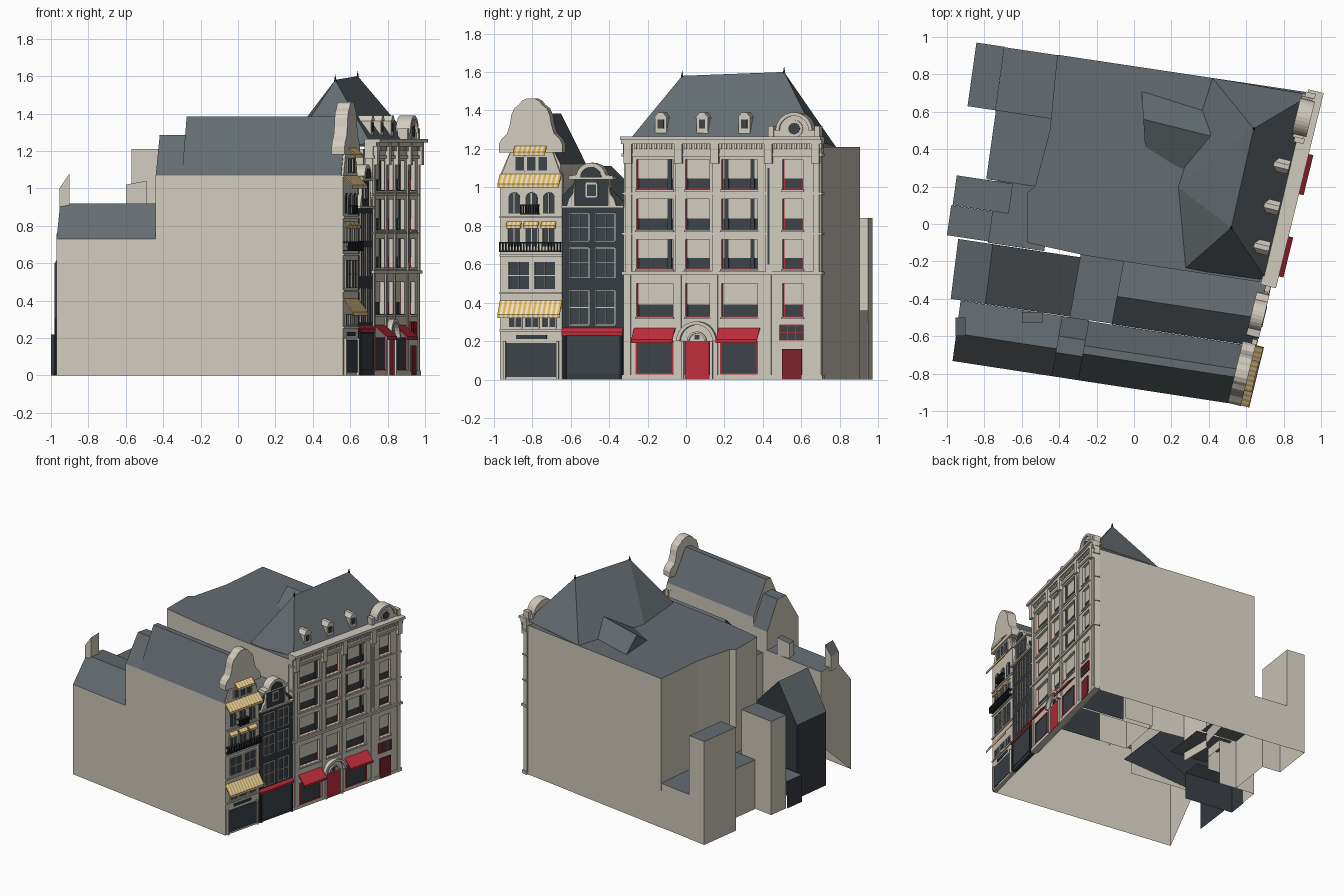
import bpy, bmesh
from math import pi, sin, cos

cube = bpy.data.objects.get("Cube")
if cube:
    bpy.data.objects.remove(cube, do_unlink=True)

COLOURS = {"stone": (.64, .597, .517), "slate": (.128, .149, .161), "glass": (.045, .056, .066),
           "dark_wall": (.036, .044, .053), "red": (.52, .026, .045), "dark_red": (.2, .018, .025),
           "yellow": (.8, .46, .07), "cream": (.83, .78, .66), "iron": (.015, .017, .02)}
MATS = {}
for name, c in COLOURS.items():
    m = bpy.data.materials.new(name)
    m.use_nodes = True
    m.diffuse_color = (*c, 1)
    m.node_tree.nodes["Principled BSDF"].inputs["Base Color"].default_value = (*c, 1)
    MATS[name] = m
ORDER = list(MATS)
parts = {}


def add(name, mat, verts, faces):
    """Add faces to the named part, in one colour or one colour per face."""
    bm = parts.setdefault(name, bmesh.new())
    vs = [bm.verts.new(v) for v in verts]
    for i, f in enumerate(faces):
        face = bm.faces.new([vs[k] for k in f])
        face.material_index = ORDER.index(mat if isinstance(mat, str) else mat[i])


def loft(name, mat, a, b):
    """Closed prism between two matching rings."""
    n = len(a)
    sides = [(i, (i + 1) % n, (i + 1) % n + n, i + n) for i in range(n)]
    add(name, mat, a + b, sides + [tuple(range(n)), tuple(range(n, 2 * n))])


# Slanted street front: y along the street, z up, d outwards
def front_x(y):
    return .55 + .245 * (y + .965)


def fp(y, z, d):
    return (front_x(y) + d * .971, y - d * .238, z)


def fpoly(name, mat, pts, d0, d1):
    loft(name, mat, [fp(y, z, d0) for y, z in pts], [fp(y, z, d1) for y, z in pts])


def fbox(name, mat, y0, y1, z0, z1, d0, d1):
    fpoly(name, mat, [(y0, z0), (y1, z0), (y1, z1), (y0, z1)], d0, d1)


def arc(y, z, r, a0=0, a1=pi, n=14):
    return [(y + r * cos(a0 + (a1 - a0) * i / n), z + r * sin(a0 + (a1 - a0) * i / n)) for i in range(n + 1)]


W = .012  # face of the front walls
RECESS = -.018  # depth of the set-back windows


def window(name, y0, y1, z0, z1, frame, cols=1, rows=1, t=.006, d=W):
    fbox(name, "glass", y0, y1, z0, z1, d - .004, d + .002)
    for i in range(cols + 1):
        y = y0 + (y1 - y0) * i / cols
        fbox(name, frame, y - t / 2, y + t / 2, z0, z1, d, d + .007)
    for i in range(rows + 1):
        z = z0 + (z1 - z0) * i / rows
        fbox(name, frame, y0, y1, z - t / 2, z + t / 2, d, d + .007)


def awning(name, y0, y1, z0, z1, depth, mats, n=1):
    lip = .018
    prof = [(W, z1), (depth, z0 + lip), (depth, z0), (depth - .005, z0),
            (depth - .005, z0 + lip - .004), (W, z1 - .008)]
    for i in range(n):
        a, b = y0 + (y1 - y0) * i / n, y0 + (y1 - y0) * (i + 1) / n
        loft(name, mats[i % len(mats)], [fp(a, z, d) for d, z in prof], [fp(b, z, d) for d, z in prof])


def railing(name, y0, y1, z0, z1, n):
    for z in (z0, z1 - .006):
        fbox(name, "iron", y0, y1, z, z + .006, .012, .042)
    for i in range(n + 1):
        y = y0 + (y1 - y0) * i / n
        fbox(name, "iron", y - .003, y + .003, z0, z1, .036, .042)


def house_shell(name, wall, a, b, cap_bases):
    """Open-based house between two cross-sections; vertical faces are wall, others slate."""
    n = len(a)
    faces = [(i, i + 1, i + 1 + n, i + n) for i in range(n - 1)]
    mats = [wall if a[i][:2] == a[i + 1][:2] else "slate" for i in range(n - 1)]
    add(name, mats, a + b, faces)
    for ring, base in zip((a, b), cap_bases):
        add(name, wall, [(x, y, max(z, base)) for x, y, z in ring], [tuple(range(n))])


# Row houses run back from the street along the slanted south boundary
def row_point(x, off, z):
    x += (.13 + .07 * (x + .97)) * off
    return (x, -.965 - .153 * (x - .55) + off, z)


def row_house(name, wall, x0, x1, prof, cap_bases):
    house_shell(name, wall, *[[row_point(x, o, z) for o, z in prof] for x in (x0, x1)], cap_bases)


row_house("narrow_house_body", "stone", -.3, .55,
          [(0, 0), (0, 1.07), (.145, 1.385), (.19, 1.385), (.325, 1.12), (.325, .55)], (1, 0))
row_house("narrow_house_middle", "stone", -.44, -.3,
          [(0, 0), (0, 1.07), (.13, 1.285), (.22, 1.28), (.33, 1.05), (.33, .55)], (.7, 1))
row_house("narrow_house_rear", "stone", -.97, -.44,
          [(0, 0), (0, .73), (.15, .92), (.33, .9), (.33, .3)], (0, .7))
row_house("dark_house_body", "dark_wall", -.18, .55,
          [(.327, .5), (.327, .95), (.48, 1.11), (.69, .9), (.69, .5)], (.8, 0))
row_house("dark_house_middle", "stone", -.4, -.18,
          [(.33, .5), (.33, .87), (.72, .88), (.72, .5)], (.4, .8))

# Rear dark house with its ridge across the row
section = [(0, 0), (0, .6), (.185, .895), (.66, .4)]
house_shell("dark_house_rear", "dark_wall", *[[(x + u, y - .15 * u, z) for u, z in section]
                                              for x, y in ((-.94, -.08), (-.98, -.4))], (0, .3))
# Parapets on the rear roof
for x0, z0, x1, z1, y0, y1 in ((-.955, 1, -.9, 1.08, -.6, -.5), (-.6, 1.02, -.49, 1.04, -.53, -.47)):
    house_shell("rear_parapets", "stone", *[[(x0, y, .88), (x0, y, z0), (x1, y, z1), (x1, y, .88)]
                                            for y in (y0, y1)], (.88, .88))


# Corner building: open-based walls and a flat roof
def walls(name, wall, pts, bases, top):
    n = len(pts)
    for i in range(n):
        p, q = pts[i], pts[(i + 1) % n]
        if bases[i] < top:
            add(name, wall, [(*p, bases[i]), (*q, bases[i]), (*q, top), (*p, top)], [(0, 1, 2, 3)])
    add(name, "slate", [(*p, top) for p in pts], [tuple(range(n))])


walls("corner_building_body", "stone",
      [(.67, -.31), (.925, .705), (-.41, .905), (-.45, .5), (-.53, .2), (-.57, .17), (-.57, -.1),
       (-.25, -.17), (.27, -.25)], [0, 0] + [.3] * 4 + [.5] * 3, 1.21)

# Hipped roof with a steep ridge
add("corner_building_roof", "slate",
    [(.27, -.24, 1.2), (.71, -.3, 1.24), (.945, .69, 1.24), (.42, .78, 1.21), (.23, .2, 1.2),
     (.52, -.02, 1.58), (.64, .51, 1.6)],
    [(0, 1, 5), (1, 2, 6, 5), (2, 3, 6), (3, 4, 6), (4, 5, 6), (4, 0, 5)])
for x, y, z in ((.52, -.02, 1.57), (.64, .51, 1.59)):
    r = .007
    add("roof_finials", "iron", [(x - r, y - r, z), (x + r, y - r, z), (x + r, y + r, z), (x - r, y + r, z),
                                 (x, y, z + .04)], [(0, 1, 4), (1, 2, 4), (2, 3, 4), (3, 0, 4)])
# Small cross roof at the back
loft("rear_cross_roof", "slate", [(.04, .72, 1.2), (.05, .56, 1.31), (.06, .4, 1.2)],
     [(.42, .6, 1.2), (.41, .47, 1.33), (.25, .28, 1.2)])


# Rear annexes, with wall bases in the order south, east, north, west (1 leaves a wall out)
def annex(name, wall, x, y, w, d, z, bases):
    s, k = -.15 * w, .14 * d
    walls(name, wall, [(x, y), (x + w, y + s), (x + w + k, y + s + d), (x + k, y + d)], bases, z)


annex("north_annex_tower", "stone", -.89, .63, .15, .34, .84, [0, .3, 0, 0])
annex("north_annex_low", "stone", -.74, .605, .33, .34, .36, [1, 1, 0, 1])
annex("middle_annex", "stone", -.79, .24, .3, .37, .4, [1, 1, 1, 0])
annex("court_roof", "stone", -.78, -.1, .3, .36, .37, [1] * 4)
annex("west_annex", "stone", -.97, .1, .3, .16, .76, [.2, .3, 0, 0])
annex("west_shed", "dark_wall", -1, -.06, .4, .16, .22, [0, 1, 1, 0])

# Corner building street front: piers and spandrels round set-back windows
big = "corner_building_front"
COLUMNS = ((-.255, -.065), (0, .125), (.188, .375), (.505, .61))
ROWS = ((.328, .5), (.578, .73), (.78, .94), (.99, 1.146))
edges = [-.32] + [y for c in COLUMNS for y in c] + [.705]
levels = [0] + [z for r in ROWS for z in r] + [1.21]
for y0, y1 in zip(edges[::2], edges[1::2]):
    fbox(big, "stone", y0, y1, 0, 1.21, -.03, W)
for y0, y1 in COLUMNS:
    for z0, z1 in zip(levels[::2], levels[1::2]):
        fbox(big, "stone", y0, y1, z0, z1, -.03, W)
    for z0, z1 in ROWS:
        window("corner_building_windows", y0 + .003, y1 - .003, z0, z1, "red", d=RECESS)
        fbox("window_blinds", "stone", y0 + .005, y1 - .005, z0 + .36 * (z1 - z0), z1, RECESS, RECESS + .008)
        fbox("corner_building_sills", "stone", y0 - .006, y1 + .006, z0 - .012, z0 - .002, W, .02)
for y in (-.086, .209, .344):
    fbox("window_slits", "glass", y - .01, y + .01, ROWS[1][0], ROWS[3][1], RECESS, RECESS + .014)
fbox("window_slits", "glass", .43, .44, .6, 1.1, W, .021)
for z0, z1, d in ((1.245, 1.265, .055), (1.225, 1.245, .035), (1.16, 1.175, .022), (.545, .562, .026),
                  (.755, .764, .016), (.962, .972, .016), (0, .025, .018)):
    fbox("corner_building_mouldings", "stone", -.33, .713, z0, z1, -.03, d)
fbox("corner_building_mouldings", "stone", -.325, .708, 1.175, 1.225, -.03, .015)
for i in range(40):
    y = -.315 + i * .026
    fbox("cornice_dentils", "stone", y, y + .013, 1.2, 1.225, .01, .027)
for y in (-.295, -.033, .157, .435, .68):
    fbox("pilasters", "stone", y - .016, y + .016, .562, 1.16, W, .02)
    fbox("pilaster_brackets", "stone", y - .02, y + .02, 1.125, 1.245, W, .038)
    fbox("pilasters", "stone", y - .012, y + .012, 0, .545, W, .018)
for y0 in (-.255, .185):
    window("shop_windows", y0, y0 + .19, .03, .2, "red", t=.007)
    awning("red_awnings", y0 - .012, y0 + .202, .19, .27, .08, ["red"])
window("side_bay_window", .49, .615, .205, .285, "red", 3, 2, t=.005)
fbox("side_door", "dark_red", .505, .605, 0, .16, W, .021)
fbox("main_door", "red", 0, .125, 0, .2, W, .021)

# Arched hood over the main door
fpoly("door_arch", "stone", arc(.0625, .2, .103) + arc(.0625, .2, .085, pi, 0), W, .045)
fpoly("door_arch", "stone", arc(.0625, .2, .085), W, .018)
fpoly("door_arch", "stone", arc(.0625, .2, .05) + arc(.0625, .2, .04, pi, 0), W, .03)
fbox("door_arch", "glass", .05, .075, .208, .232, W, .025)
for y in (-.02, .13):
    fbox("door_arch", "stone", y, y + .014, 0, .2, W, .03)

# Roof dormers
for y in (-.14, .075, .295):
    fbox("dormers", "stone", y - .03, y + .03, 1.27, 1.36, -.15, -.035)
    fpoly("dormers", "stone", [(y - .036, 1.36), (y + .036, 1.36), (y + .012, 1.39), (y - .012, 1.39)],
          -.15, -.03)
    fbox("dormers", "glass", y - .016, y + .016, 1.305, 1.352, -.04, -.031)

# Round-topped corner dormer with an oculus
fpoly("corner_dormer", "stone", [(.44, 1.26), (.685, 1.26), (.67, 1.3)] + arc(.565, 1.295, .085)
      + [(.455, 1.3)], -.055, .005)
fpoly("corner_dormer", "stone", arc(.565, 1.295, .095) + arc(.565, 1.295, .077, pi, 0), -.06, .02)
fpoly("corner_dormer", "stone", arc(.565, 1.305, .045, 0, 2 * pi, 16)[:-1], 0, .012)
fpoly("corner_dormer", "glass", arc(.565, 1.305, .03, 0, 2 * pi, 16)[:-1], 0, .016)
for y in (.445, .685):
    fbox("corner_dormer", "stone", y - .014, y + .014, 1.26, 1.32, -.04, .015)

# Dark house street front
fbox("dark_house_front", "dark_wall", -.64, -.32, 0, .9, -.02, W)
fbox("dark_house_cornice", "stone", -.64, -.32, .893, .906, -.02, .026)
for y in (-.6, -.465):
    for z0, z1 in ((.72, .865), (.53, .685), (.285, .465)):
        window("dark_house_windows", y, y + .1, z0, z1, "stone", 2, 2, t=.004)
fbox("dark_house_gable", "dark_wall", -.575, -.4, .9, 1.055, -.04, W)
window("dark_house_gable", -.515, -.46, .95, 1.02, "stone", 1, 1, t=.008)
for y, s in ((-.575, -1), (-.4, 1)):
    fpoly("dark_house_gable", "stone", [(y, .906), (y + s * .04, .906), (y + s * .03, .94), (y + s * .01, .965),
                                        (y, 1.04)], -.03, .02)
fpoly("dark_house_gable", "stone", [(-.37, 1.04), (-.375, 1.06)] + arc(-.4875, 1.05, .078, .2, pi - .2, 10)
      + [(-.6, 1.06), (-.605, 1.04)], -.04, .03)
fpoly("dark_house_gable", "dark_wall", arc(-.4875, 1.052, .055), .025, .033)
awning("red_shop_canopy", -.64, -.325, .23, .27, .028, ["red"])
fbox("dark_shopfront", "glass", -.62, -.34, .03, .225, W, .018)
for y in (-.63, -.34):
    fbox("dark_shopfront", "iron", y, y + .012, 0, .235, W, .025)

# Narrow house street front with a bell gable
house = "narrow_house_front"
fbox(house, "stone", -.963, -.642, 0, 1.07, -.02, W)
fpoly(house, "stone", [(-.955, 1.07), (-.65, 1.07), (-.7, 1.21), (-.9, 1.21)], -.04, W)
half = [(.165, 1.18), (.165, 1.225), (.152, 1.25), (.122, 1.28), (.107, 1.33), (.1, 1.375), (.085, 1.41),
        (.06, 1.43), (.045, 1.45), (.02, 1.463)]
bell = [(-.803 + y, z) for y, z in half] + [(-.803 - y, z) for y, z in reversed(half)]
fpoly("bell_gable", "stone", bell, -.05, .022)
STRIPES = ["yellow", "cream"]
awning("striped_awnings", -.885, -.72, 1.165, 1.225, .06, STRIPES, 13)
awning("striped_awnings", -.965, -.645, 1, 1.07, .065, STRIPES, 25)
awning("striped_awnings", -.965, -.642, .32, .412, .068, STRIPES, 25)
for y in (-.89, -.8, -.71):
    awning("striped_awnings", y - .038, y + .038, .785, .822, .035, STRIPES, 7)
    window("narrow_house_windows", y - .033, y + .033, .69, .79, "stone", 2, 1, t=.005)
    fpoly("arched_windows", "glass", [(y - .03, .865)] + arc(y, .945, .03)[::-1] + [(y + .03, .865)], W, .016)
    fbox("arched_windows", "stone", y - .003, y + .003, .865, .97, W, .02)
for y in (-.86, -.8, -.74):
    window("narrow_house_windows", y - .026, y + .026, 1.085, 1.16, "stone", 1, 1)
for y in (-.92, -.785):
    window("narrow_house_windows", y, y + .11, .47, .615, "stone", 2, 2, t=.005)
for i in range(3):
    window("narrow_house_windows", -.92 + i * .088, -.85 + i * .088, .27, .325, "stone", 2)
for z in (.445, .64, .84, .25):
    fbox("narrow_house_bands", "stone", -.965, -.64, z, z + .012, W, .02)
railing("balcony_rails", -.96, -.645, .665, .715, 20)
railing("balcony_rails", -.85, -.76, .86, .91, 7)
fbox("narrow_shop_sign", "dark_wall", -.88, -.72, .212, .232, W, .018)
fbox("narrow_shopfront", "glass", -.935, -.67, .015, .19, W, .017)
for y in (-.945, -.67):
    fbox("narrow_shopfront", "stone", y, y + .012, 0, .2, W, .026)

# Turn the parts into objects
for name, bm in parts.items():
    bmesh.ops.recalc_face_normals(bm, faces=bm.faces)
    used = sorted({f.material_index for f in bm.faces})
    for f in bm.faces:
        f.material_index = used.index(f.material_index)
    mesh = bpy.data.meshes.new(name)
    bm.to_mesh(mesh)
    bm.free()
    for k in used:
        mesh.materials.append(MATS[ORDER[k]])
    bpy.context.collection.objects.link(bpy.data.objects.new(name, mesh))
